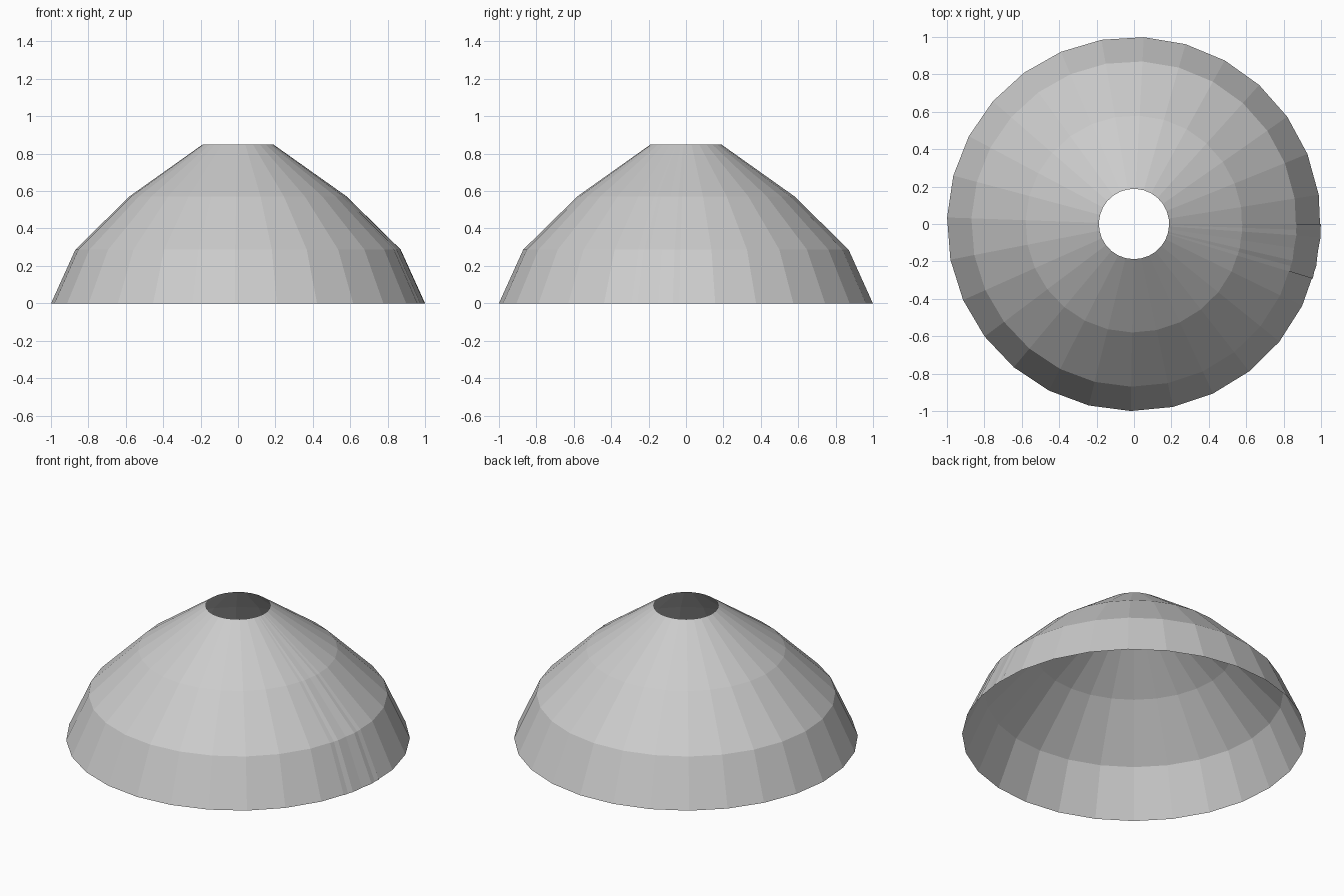
import bpy, bmesh, math

if "Cube" in bpy.data.objects:
    bpy.data.objects.remove(bpy.data.objects["Cube"])

# Profile of the open shell: (radius, height), rim to top opening
PROFILE = [(1.0, 0.0), (0.87, 0.287), (0.58, 0.572), (0.188, 0.85)]
STEP = math.radians(-13)   # sweep goes clockwise and slightly overlaps itself
STEPS = 29

bm = bmesh.new()
columns = []
for i in range(STEPS + 1):
    a = i * STEP
    columns.append([bm.verts.new((r * math.cos(a), r * math.sin(a), z)) for r, z in PROFILE])

# Flat panels between neighbouring columns, facing outward
for a, b in zip(columns, columns[1:]):
    for k in range(len(PROFILE) - 1):
        bm.faces.new((b[k], a[k], a[k + 1], b[k + 1]))

mesh = bpy.data.meshes.new("faceted_shade")
bm.to_mesh(mesh)
bm.free()
shade = bpy.data.objects.new("faceted_shade", mesh)
bpy.context.collection.objects.link(shade)
